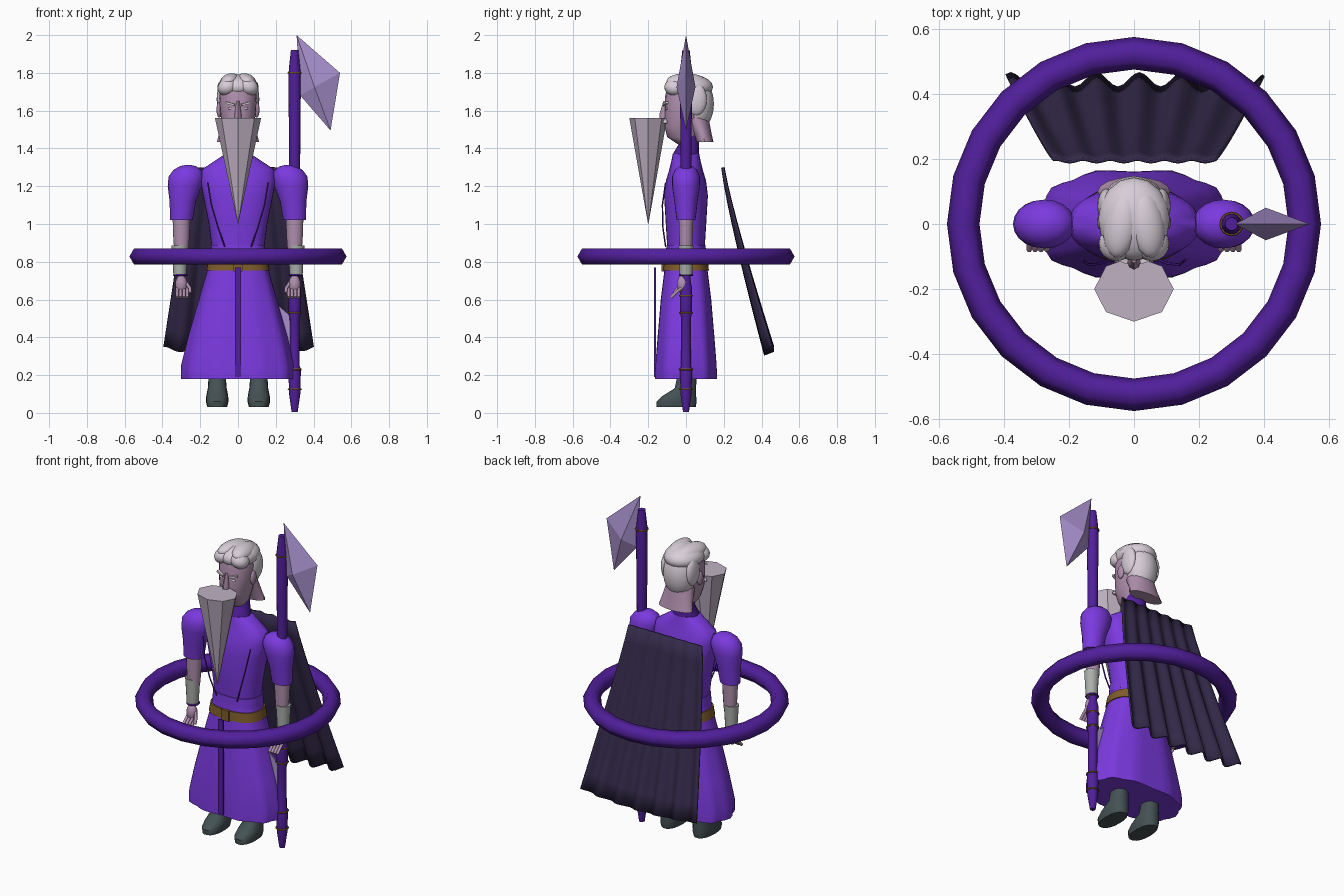
import bpy, bmesh, math
from math import sin, cos, pi, radians
from mathutils import Vector

cube = bpy.data.objects.get("Cube")
if cube:
    bpy.data.objects.remove(cube, do_unlink=True)


def material(name, code):
    lin = [(int(code[i:i + 2], 16) / 255) ** 2.2 for i in (0, 2, 4)] + [1]
    m = bpy.data.materials.new(name)
    m.use_nodes = True
    m.diffuse_color = lin
    m.node_tree.nodes["Principled BSDF"].inputs["Base Color"].default_value = lin
    return m


ROBE = material("robe_purple", "7A3CDE")
DARK = material("dark_purple", "52249A")
SKIN = material("mauve_skin", "AE8EAC")
HAIR = material("pale_hair", "D6CCD6")
BEARD = material("grey_beard", "BFB0C2")
CRYSTAL = material("lavender_crystal", "A78FCC")
BOOT = material("slate_boot", "465254")
CAPE = material("cape_violet", "362D4A")
GOLD = material("bronze", "7E5C30")
BRACER = material("bracer_grey", "A9AEA9")
smooth = []


def finish(bm, name, mat, soft=True):
    bmesh.ops.recalc_face_normals(bm, faces=bm.faces)
    me = bpy.data.meshes.new(name)
    bm.to_mesh(me)
    bm.free()
    me.materials.append(mat)
    ob = bpy.data.objects.new(name, me)
    bpy.context.collection.objects.link(ob)
    if soft:
        smooth.append(ob)
    return ob


def loft(name, mat, rows, n=20, power=2.0, pleat=0.0, cx=0, soft=True):
    """Stack of superellipse rings; each row is z, rx, ry, [y shift], [x shift]."""
    bm = bmesh.new()
    rings = []
    for k, row in enumerate(rows):
        z, rx, ry, dy, dx = (list(row) + [0, 0])[:5]
        ring = []
        for i in range(n):
            a = 2 * pi * i / n
            c, s = cos(a), sin(a)
            fold = 1 + pleat * (1 - k / (len(rows) - 1)) * cos(10 * a)
            px = math.copysign(abs(c) ** (2 / power), c) * rx * fold
            py = math.copysign(abs(s) ** (2 / power), s) * ry * fold
            ring.append(bm.verts.new((cx + dx + px, dy + py, z)))
        rings.append(ring)
    for lo, hi in zip(rings, rings[1:]):
        for i in range(n):
            j = (i + 1) % n
            bm.faces.new((lo[i], lo[j], hi[j], hi[i]))
    bm.faces.new(rings[0])
    bm.faces.new(rings[-1])
    return finish(bm, name, mat, soft)


def ball(name, mat, loc, scale, rot=(0, 0, 0)):
    bm = bmesh.new()
    bmesh.ops.create_uvsphere(bm, u_segments=16, v_segments=10, radius=1)
    ob = finish(bm, name, mat)
    ob.location, ob.scale, ob.rotation_euler = loc, scale, rot
    return ob


def box(name, mat, loc, size, rot=(0, 0, 0)):
    bm = bmesh.new()
    bmesh.ops.create_cube(bm, size=1)
    ob = finish(bm, name, mat, False)
    ob.location, ob.scale, ob.rotation_euler = loc, size, rot
    return ob


def tube(name, mat, points, radius):
    cu = bpy.data.curves.new(name, 'CURVE')
    cu.dimensions = '3D'
    cu.bevel_depth, cu.bevel_resolution, cu.use_fill_caps = radius, 1, True
    sp = cu.splines.new('POLY')
    sp.points.add(len(points) - 1)
    for p, co in zip(sp.points, points):
        p.co = (*co, 1)
    cu.materials.append(mat)
    ob = bpy.data.objects.new(name, cu)
    bpy.context.collection.objects.link(ob)


def torus(name, mat, loc, major, minor, seg, sides):
    bpy.ops.mesh.primitive_torus_add(location=loc, major_radius=major, minor_radius=minor,
                                     major_segments=seg, minor_segments=sides)
    ob = bpy.context.object
    ob.name = name
    ob.data.materials.append(mat)
    return ob


# Floating ring
ring = torus("floating_ring", DARK, (0, 0, .828), .525, .05, 24, 6)
bpy.ops.object.shade_smooth_by_angle(angle=radians(65))

# Robe: skirt, bodice, collar
loft("robe_skirt", ROBE, [(.18, .292, .166), (.25, .295, .164), (.4, .26, .152), (.6, .205, .135),
                          (.78, .155, .112), (.86, .142, .104)], 40, 2.5, .03)
loft("robe_waistband", ROBE, [(.83, .148, .106), (.89, .143, .104)], 32, 2.5)
loft("robe_bodice", ROBE, [(.87, .138, .099), (1.0, .155, .107), (1.15, .185, .116), (1.23, .2, .106),
                           (1.29, .19, .088), (1.33, .13, .078), (1.37, .07, .07)], 32, 2.3)
loft("collar", DARK, [(1.33, .09, .078), (1.37, .075, .07), (1.42, .062, .055, .015),
                      (1.47, .06, .05, .02)], 16)
box("skirt_panel", DARK, (0, -.164, .48), (.034, .009, .58))
loft("belt", GOLD, [(.755, .168, .121), (.81, .157, .116)], 32, 2.5)
box("belt_buckle", GOLD, (0, -.122, .782), (.05, .016, .065))
for s in (-1, 1):
    tube("bodice_seam", DARK, [(s * .16, -.108, 1.22), (s * .14, -.125, 1.1),
                               (s * .105, -.122, .98), (s * .07, -.108, .88)], .004)

# Arms, hands and boots
for s, side in ((-1, "right"), (1, "left")):
    loft(side + "_sleeve", ROBE, [(1.02, .06, .05, 0, s * .02), (1.12, .07, .062, 0, s * .012),
         (1.2, .09, .074, 0, s * .002), (1.25, .094, .075, 0, -s * .006), (1.285, .075, .06, 0, -s * .012),
         (1.305, .045, .037, 0, -s * .015), (1.313, .012, .01, 0, -s * .016)], 20, cx=s * .28)
    loft(side + "_forearm", SKIN, [(.86, .038, .034), (.95, .044, .037), (1.03, .046, .04)], 14, cx=s * .3)
    loft(side + "_bracer", BRACER, [(.725, .034, .034), (.8, .038, .036), (.885, .044, .04)], 14, cx=s * .308)
    torus(side + "_cuff", DARK, (s * .305, 0, .73), .033, .006, 14, 6)
    ball(side + "_palm", SKIN, (s * .3, -.018, .68), (.032, .03, .05))
    for i in range(4):
        x = s * (.268 + i * .018)
        tube(side + "_finger", SKIN, [(x, -.025, .66), (x, -.055, .635), (x, -.08, .61)], .009)
    tube(side + "_thumb", SKIN, [(s * .275, -.02, .69), (s * .255, -.045, .66), (s * .252, -.06, .635)], .009)
    loft(side + "_boot", BOOT, [(.03, .052, .105, -.052), (.06, .06, .108, -.05), (.09, .058, .09, -.035),
         (.13, .05, .058, -.003), (.2, .045, .05, .005), (.3, .045, .05, .005)], 18, 2.3, cx=s * .11)

# Head and flared nape
loft("head", SKIN, [(1.42, .045, .05, .01), (1.46, .065, .085, -.015), (1.52, .085, .1, -.015),
                    (1.6, .096, .108, -.005), (1.68, .1, .11, 0), (1.74, .085, .1, .005)], 20, 2.2)
loft("nape", SKIN, [(1.435, .112, .045, .1), (1.48, .1, .05, .085), (1.56, .085, .07, .05)], 16)
loft("nose", SKIN, [(1.56, .02, .022, -.117), (1.58, .018, .026, -.115), (1.65, .009, .014, -.106)], 8)
for s in (-1, 1):
    ball("ear", SKIN, (s * .1, .005, 1.605), (.014, .024, .042))
    ball("eye", HAIR, (s * .038, -.1, 1.612), (.016, .008, .007))
    box("eyebrow", HAIR, (s * .043, -.108, 1.637), (.05, .016, .011), (0, -s * .25, s * .3))
    ball("moustache", HAIR, (s * .03, -.11, 1.545), (.035, .015, .012), (0, s * .3, 0))
    # Side locks and swept fringe
    ball("side_hair", HAIR, (s * .085, .055, 1.66), (.028, .055, .085))
    ball("fringe", HAIR, (s * .055, -.06, 1.725), (.055, .055, .045), (0, s * .4, 0))
    ball("crown_lock", HAIR, (s * .04, .0, 1.755), (.055, .105, .042), (0, s * .3, s * .15))
ball("hair_back", HAIR, (0, .06, 1.635), (.098, .088, .14))
ball("hair_top", HAIR, (0, .015, 1.725), (.11, .128, .068))

# Pointed beard
loft("beard", BEARD, [(1.0, .001, .001, -.2), (1.56, .122, .1, -.2)], 8, soft=False)

# Staff with bands and crystal blade
loft("staff", DARK, [(.005, .016, .016), (.1, .03, .03), (.23, .033, .033), (.25, .026, .026),
                     (.5, .026, .026), (.53, .033, .033), (.66, .033, .033), (.7, .025, .025),
                     (1.2, .028, .028), (1.75, .033, .033), (1.82, .031, .031), (1.92, .02, .02)], 14, cx=.3)
for z in (.125, .23, .53, .62, 1.8):
    torus("staff_band", GOLD, (.3, 0, z), .033, .005, 16, 6)
bm = bmesh.new()
rim = [bm.verts.new((x, 0, z)) for x, z in ((.31, 2), (.54, 1.8), (.49, 1.495), (.33, 1.68))]
for y in (-.05, .05):
    tip = bm.verts.new((.405, y, 1.725))
    for i in range(4):
        bm.faces.new((rim[i], rim[(i + 1) % 4], tip))
finish(bm, "crystal_blade", CRYSTAL, False)

# Pale cloth hanging at the left hip
bm = bmesh.new()
bm.faces.new([bm.verts.new((x, 0, z)) for x, z in ((.2, .58), (.27, .52), (.29, .36), (.25, .35))])
cloth = finish(bm, "hip_cloth", CRYSTAL, False)
cloth.modifiers.new("thickness", 'SOLIDIFY').thickness = .008

# Pleated cape flaring away from the back
bm = bmesh.new()
cols, rows = 48, 10
grid = []
for r in range(rows + 1):
    t = r / rows
    line = []
    for c in range(cols + 1):
        u = 2 * c / cols - 1
        wave = (.004 + .018 * t) * sin(u * 6 * pi + .8)
        y = .2 + .245 * t ** 1.15 + wave
        z = 1.3 - (.985 - .03 * u * u) * t + wave * .4
        line.append(bm.verts.new((u * (.25 + .145 * t), y, z)))
    grid.append(line)
for a, b in zip(grid, grid[1:]):
    for c in range(cols):
        bm.faces.new((a[c], a[c + 1], b[c + 1], b[c]))
cape = finish(bm, "cape", CAPE)
cape.modifiers.new("thickness", 'SOLIDIFY').thickness = .01

# Smooth shading on the rounded parts
bpy.ops.object.select_all(action='DESELECT')
for ob in smooth:
    ob.select_set(True)
bpy.context.view_layer.objects.active = smooth[0]
bpy.ops.object.shade_smooth_by_angle(angle=radians(45))
